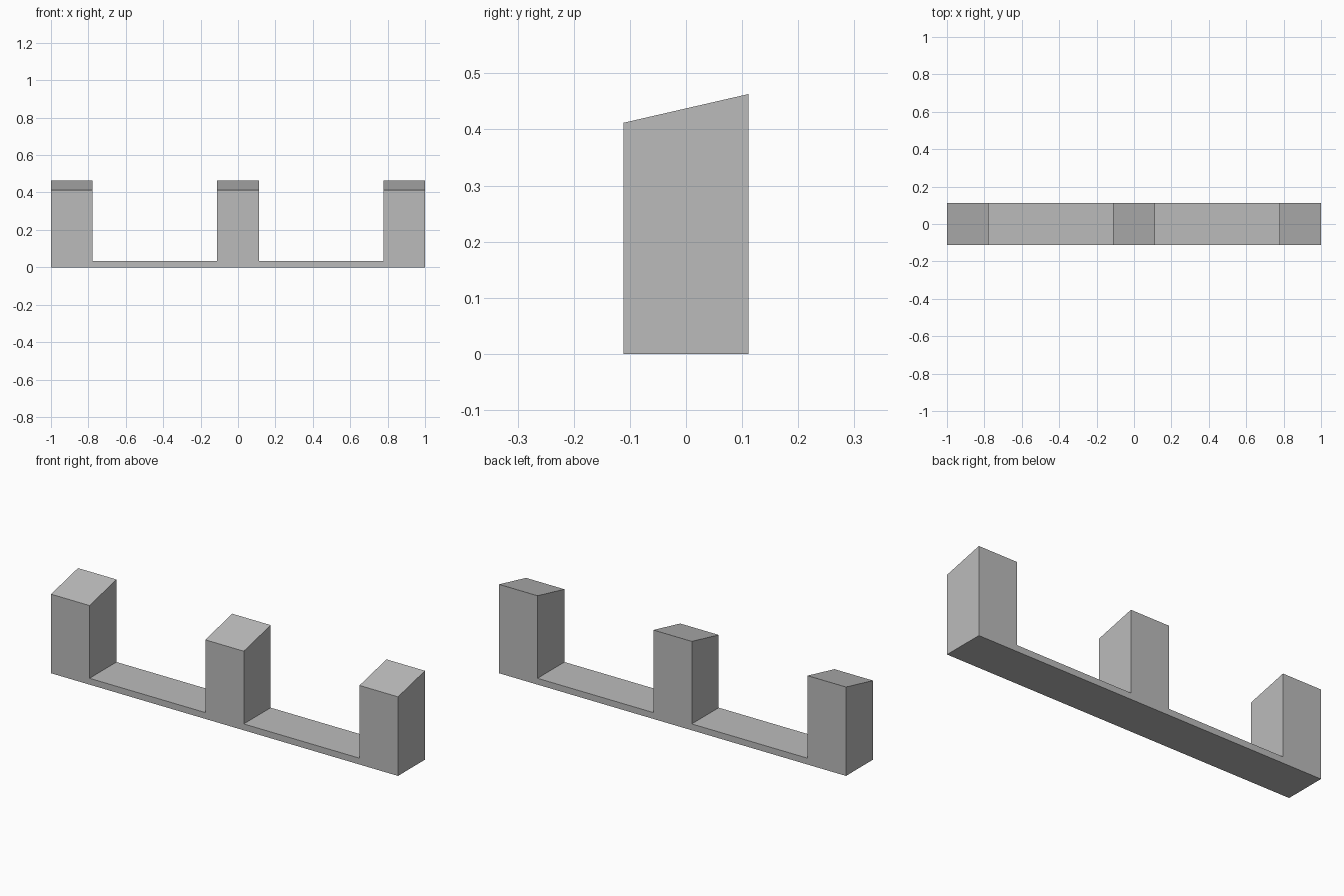
import bpy
import bmesh

cube = bpy.data.objects.get("Cube")
if cube:
    bpy.data.objects.remove(cube, do_unlink=True)

HALF_DEPTH = 0.111
HALF_POST = 0.111
BASE_TOP = 0.033
POST_FRONT, POST_BACK = 0.412, 0.463
POST_CENTRES = (-1 + HALF_POST, 0, 1 - HALF_POST)

# Plain grey
grey = bpy.data.materials.new("plain_grey")
grey.use_nodes = True
colour = (0.5, 0.5, 0.5, 1)
grey.diffuse_color = colour
grey.node_tree.nodes["Principled BSDF"].inputs["Base Color"].default_value = colour

# Front outline: flat strip with three upright posts
outline = [(1, 0), (-1, 0)]
for x in POST_CENTRES:
    left, right = x - HALF_POST, x + HALF_POST
    if left > -0.99:
        outline.append((left, BASE_TOP))
    outline += [(left, POST_FRONT), (right, POST_FRONT)]
    if right < 0.99:
        outline.append((right, BASE_TOP))

# Extrude the outline to the back
bm = bmesh.new()
front = bm.faces.new([bm.verts.new((x, -HALF_DEPTH, z)) for x, z in outline])
extruded = bmesh.ops.extrude_face_region(bm, geom=[front], use_keep_orig=True)
back = [v for v in extruded["geom"] if isinstance(v, bmesh.types.BMVert)]
bmesh.ops.translate(bm, verts=back, vec=(0, 2 * HALF_DEPTH, 0))

# Raise the back edge of each post to slope its top
for v in back:
    if v.co.z > BASE_TOP + 0.1:
        v.co.z = POST_BACK

bmesh.ops.recalc_face_normals(bm, faces=bm.faces)
mesh = bpy.data.meshes.new("base_with_posts")
bm.to_mesh(mesh)
bm.free()
mesh.materials.append(grey)
rack = bpy.data.objects.new("base_with_posts", mesh)
bpy.context.collection.objects.link(rack)
